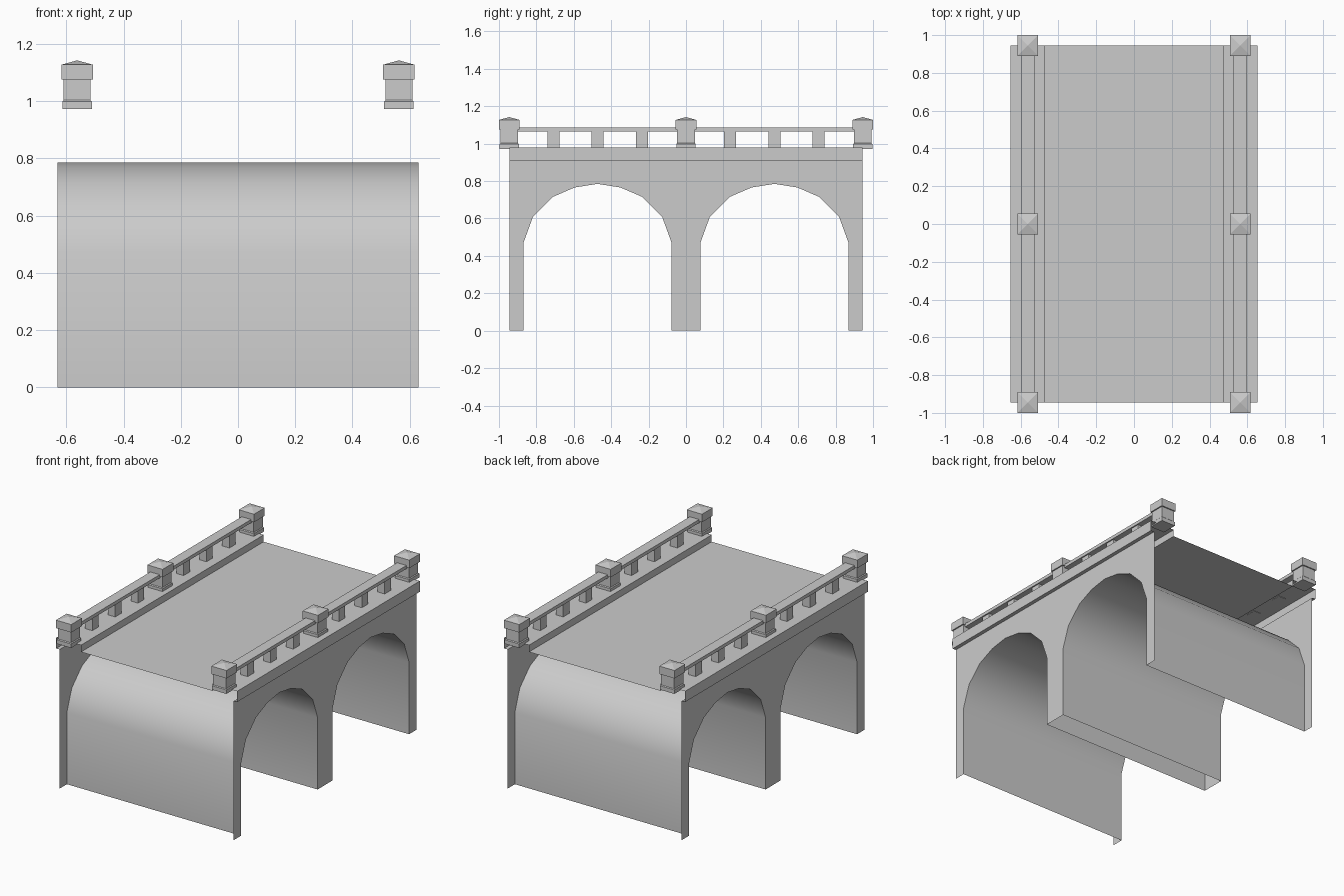
import bpy, bmesh

if "Cube" in bpy.data.objects:
    bpy.data.objects.remove(bpy.data.objects["Cube"], do_unlink=True)

stone = bpy.data.materials.new("grey stone")
stone.use_nodes = True
GREY = (0.6, 0.6, 0.6, 1)
stone.diffuse_color = GREY
stone.node_tree.nodes["Principled BSDF"].inputs["Base Color"].default_value = GREY

LENGTH = 0.944      # half length of the bridge
WALL = 0.63         # half width between the side walls
PARAPET = 0.562     # parapet centre line
SIDES = ((1, "left"), (-1, "right"))


def make(name, verts, faces, smooth=False):
    mesh = bpy.data.meshes.new(name)
    mesh.from_pydata(verts, [], faces)
    mesh.materials.append(stone)
    obj = bpy.data.objects.new(name, mesh)
    bpy.context.collection.objects.link(obj)
    if smooth:
        for poly in mesh.polygons:
            poly.use_smooth = True
    return obj


def strip(name, start, end, flip=False, smooth=False):
    """Open sheet joining two matching point rows."""
    n = len(start)
    faces = [(i, i + 1, n + i + 1, n + i) for i in range(n - 1)]
    if flip:
        faces = [f[::-1] for f in faces]
    return make(name, start + end, faces, smooth)


def stack(name, x, y, rings):
    """Closed square solid from (half x, half y, z) rings."""
    bm = bmesh.new()
    loops = [[bm.verts.new((x + sx * hx, y + sy * hy, z))
              for sx, sy in ((-1, -1), (1, -1), (1, 1), (-1, 1))] for hx, hy, z in rings]
    bm.faces.new(loops[0][::-1])
    bm.faces.new(loops[-1])
    for a, b in zip(loops, loops[1:]):
        for i in range(4):
            j = (i + 1) % 4
            bm.faces.new((a[i], a[j], b[j], b[i]))
    obj = make(name, [], [])
    bm.to_mesh(obj.data)
    bm.free()
    return obj


# Arch outline: half profile mirrored about the crown
half = [(0.396, 0), (0.396, 0.47), (0.345, 0.61), (0.24, 0.715), (0.122, 0.766)]
shape = [(-y, z) for y, z in half] + [(0, 0.785)] + half[::-1]
arches = [[(c + y, z) for y, z in shape] for c in (-0.473, 0.473)]

# Arch barrels
for arch, end in zip(arches, ("front", "back")):
    strip(f"{end}_arch_barrel", [(-WALL, y, z) for y, z in arch],
          [(WALL, y, z) for y, z in arch], smooth=True)

# Road deck
DECK = 0.935
strip("road_deck", [(-0.475, -LENGTH, DECK), (0.475, -LENGTH, DECK)],
      [(-0.475, LENGTH, DECK), (0.475, LENGTH, DECK)])

outline = [(-LENGTH, 0)] + arches[0] + arches[1] + [(LENGTH, 0), (LENGTH, 0.91), (-LENGTH, 0.91)]
cornice = [(0.475, DECK), (0.475, 0.98), (0.655, 0.98), (0.655, 0.91), (WALL, 0.91)]

for s, side in SIDES:
    # Side wall with two arch openings
    order = range(len(outline))
    make(f"{side}_wall", [(s * WALL, y, z) for y, z in outline],
         [tuple(order) if s > 0 else tuple(reversed(order))])

    # Cornice and curb
    strip(f"{side}_cornice", [(s * x, -LENGTH, z) for x, z in cornice],
          [(s * x, LENGTH, z) for x, z in cornice], flip=s < 0)

    # Posts with stepped base, cap and low pyramid top
    for y, place in ((-0.945, "front"), (0, "middle"), (0.945, "back")):
        stack(f"{side}_{place}_post", s * PARAPET, y,
              [(h, h, z) for h, z in ((0.052, 0.972), (0.052, 0.998), (0.047, 1.003),
                                      (0.047, 1.075), (0.055, 1.075), (0.055, 1.127),
                                      (0.001, 1.142))])

    # Handrails and balusters between the posts
    for e, end in ((-1, "front"), (1, "back")):
        stack(f"{side}_{end}_handrail", s * PARAPET, e * 0.4725,
              [(0.034, 0.43, 1.065), (0.034, 0.43, 1.087)])
        for k in (1, 2, 3):
            stack(f"{side}_{end}_baluster_{k}", s * PARAPET, e * 0.236 * k,
                  [(0.026, 0.032, 0.977), (0.026, 0.032, 1.066)])
